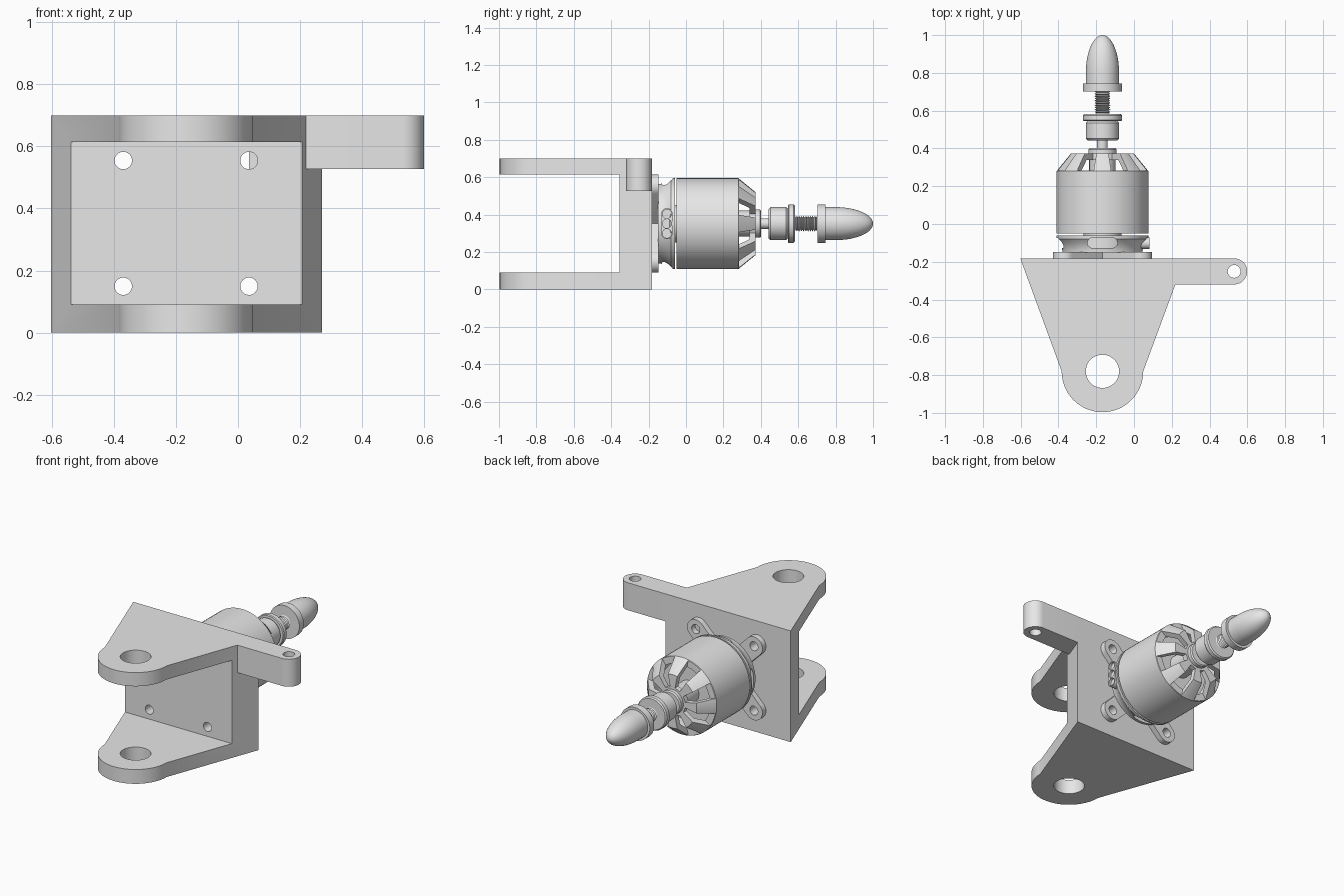
import bpy, bmesh
from math import sin, cos, pi, radians
from mathutils import Vector

cube = bpy.data.objects.get("Cube")
if cube:
    bpy.data.objects.remove(cube, do_unlink=True)

CX, CZ = -0.167, 0.352      # motor axis, parallel to y

grey = bpy.data.materials.new("light_grey")
grey.use_nodes = True
grey.diffuse_color = (0.8, 0.8, 0.8, 1)
grey.node_tree.nodes["Principled BSDF"].inputs["Base Color"].default_value = (0.8, 0.8, 0.8, 1)


def finish(name, bm):
    bmesh.ops.remove_doubles(bm, verts=bm.verts, dist=1e-5)
    bmesh.ops.recalc_face_normals(bm, faces=bm.faces)
    mesh = bpy.data.meshes.new(name)
    bm.to_mesh(mesh)
    bm.free()
    mesh.materials.append(grey)
    obj = bpy.data.objects.new(name, mesh)
    bpy.context.collection.objects.link(obj)
    return obj


def activate(obj):
    bpy.ops.object.select_all(action='DESELECT')
    obj.select_set(True)
    bpy.context.view_layer.objects.active = obj


def combine(obj, tools, operation='DIFFERENCE'):
    for tool in tools:
        mod = obj.modifiers.new("combine", 'BOOLEAN')
        mod.operation, mod.solver, mod.object = operation, 'EXACT', tool
        activate(obj)
        bpy.ops.object.modifier_apply(modifier=mod.name)
        bpy.data.objects.remove(tool, do_unlink=True)


def prism(name, points, axis, low, high):
    """Extrude an outline along an axis; the outline uses the other two axes in order."""
    def place(p, depth):
        co = list(p)
        co.insert("xyz".index(axis), depth)
        return co
    bm = bmesh.new()
    face = bm.faces.new([bm.verts.new(place(p, low)) for p in points])
    side = bmesh.ops.extrude_face_region(bm, geom=[face])
    move = Vector(place((0, 0), high - low))
    bmesh.ops.translate(bm, vec=move, verts=[v for v in side["geom"] if isinstance(v, bmesh.types.BMVert)])
    return finish(name, bm)


def arc(center, radius, start, end, steps):
    angles = [radians(start + (end - start) * i / steps) for i in range(steps + 1)]
    return [(center[0] + radius * cos(a), center[1] + radius * sin(a)) for a in angles]


def rod(center, radius, axis, low, high, steps=32):
    return prism("cutter", arc(center, radius, 0, 360, steps)[:-1], axis, low, high)


def capsule(center, half, radius, angle):
    """Rounded slot outline, half is the distance from its middle to each end centre."""
    dx, dy = half * cos(radians(angle)), half * sin(radians(angle))
    return (arc((center[0] + dx, center[1] + dy), radius, angle - 90, angle + 90, 16)
            + arc((center[0] - dx, center[1] - dy), radius, angle + 90, angle + 270, 16))


def lathe(name, profile, ring=False, steps=72):
    """Revolve (y, radius) points round the motor axis."""
    if not ring:
        profile = [(profile[0][0], 0)] + profile + [(profile[-1][0], 0)]
    bm = bmesh.new()
    verts = [bm.verts.new((CX + r, y, CZ)) for y, r in profile]
    edges = [bm.edges.new(pair) for pair in zip(verts, verts[1:])]
    if ring:
        edges.append(bm.edges.new((verts[-1], verts[0])))
    bmesh.ops.spin(bm, geom=verts + edges, cent=(CX, 0, CZ), axis=(0, 1, 0),
                   angle=2 * pi, steps=steps, use_merge=True)
    return finish(name, bm)


# Bracket: tapered block hollowed into two lugs and a back wall
BACK, WALL, TOP = -0.182, -0.355, 0.70
lug = (CX, -0.78)
outline = [(0.27, BACK), (-0.602, BACK)] + arc(lug, 0.216, 180, 360, 40)
bracket = prism("bracket", outline, 'z', 0, TOP)
cavity = prism("cutter", [(-1, 0.09), (1, 0.09), (1, 0.614), (-1, 0.614)], 'y', -1.2, WALL)
combine(bracket, [cavity, rod(lug, 0.088, 'z', -0.1, 0.8, 48)])
corners = [(CX + sx * 0.2025, CZ + sz * 0.2025) for sx in (-1, 1) for sz in (-1, 1)]
combine(bracket, [rod(c, 0.028, 'y', -0.4, -0.1) for c in corners])

# Control arm joined to the bracket's upper left side
pivot = (0.53, -0.251)
arm = prism("arm", [(0.035, BACK), (0.035, -0.32)] + arc(pivot, 0.069, -90, 90, 24), 'z', 0.527, TOP)
combine(arm, [rod(pivot, 0.034, 'z', 0.4, 0.8)])
combine(bracket, [arm], 'UNION')

# Crossed mounting ears
for name, angle in (("mount_ears_rising", 45), ("mount_ears_falling", 135)):
    ears = prism(name, capsule((CX, CZ), 0.2864, 0.06, angle), 'y', BACK, -0.147)
    combine(ears, [rod(c, 0.028, 'y', -0.3, -0.1) for c in corners])

# Flared motor base with slots above, below and on the right
base = lathe("motor_base", [(-0.15, 0.212), (-0.135, 0.213), (-0.115, 0.219), (-0.095, 0.23),
                            (-0.08, 0.242), (-0.06, 0.243), (-0.06, 0.15), (-0.15, 0.15)], ring=True)
slot_z = capsule((CX, -0.1), 0.052, 0.027, 0)
slot_x = capsule((-0.1, CZ), 0.052, 0.027, 90)
combine(base, [prism("cutter", slot_z, 'z', CZ + 0.1, CZ + 0.4),
               prism("cutter", slot_z, 'z', CZ - 0.4, CZ - 0.1),
               prism("cutter", slot_x, 'x', CX - 0.4, CX - 0.1)])

# Wire outlet with three sockets
outlet = prism("wire_outlet", capsule((-0.102, CZ), 0.052, 0.03, 90), 'x', CX + 0.18, CX + 0.25)
combine(outlet, [rod((-0.102, CZ + dz), 0.024, 'x', CX + 0.235, CX + 0.4) for dz in (-0.052, 0, 0.052)])

# Stator and bearing inside
lathe("stator", [(-0.15, 0.17), (-0.065, 0.17), (-0.065, 0.1), (-0.04, 0.1), (-0.04, 0.19),
                 (0.21, 0.19), (0.21, 0.07), (0.36, 0.07)])

# Rotating bell with eight openings in its cone
bell = lathe("motor_bell", [(-0.05, 0.243), (0.28, 0.243), (0.372, 0.168), (0.372, 0.03),
                            (0.34, 0.03), (0.34, 0.15), (0.255, 0.222), (-0.05, 0.222)], ring=True)
for k in range(8):
    a = pi / 8 + k * pi / 4
    wedge = [(0.088, -0.018), (0.3, -0.06), (0.3, 0.06), (0.088, 0.018)]
    turned = [(CX + u * cos(a) - v * sin(a), CZ + u * sin(a) + v * cos(a)) for u, v in wedge]
    combine(bell, [prism("cutter", turned, 'y', 0.283, 0.5)])

# Hub, shaft and collet
lathe("hub", [(0.36, 0.075), (0.395, 0.075), (0.402, 0.068)])
lathe("shaft", [(0.39, 0.028), (0.46, 0.028)])
lathe("collet", [(0.442, 0.078), (0.452, 0.088), (0.535, 0.088), (0.545, 0.08), (0.545, 0.098),
                 (0.55, 0.103), (0.575, 0.103), (0.582, 0.096)])

# Threaded rod as a row of ridges
thread = []
for k in range(11):
    thread += [(0.575 + k * 0.012, 0.032), (0.581 + k * 0.012, 0.042)]
lathe("threaded_rod", thread, steps=32)

# Spinner: flange washer and bullet nose with a cross hole
lathe("spinner_flange", [(0.702, 0.103), (0.745, 0.103)])
nose = [(0.74, 0.088)] + [(0.8 + 0.2 * sin(t * pi / 32), 0.088 * cos(t * pi / 32)) for t in range(16)]
spinner = lathe("spinner", nose + [(1.0, 0.001)])
drill = rod((0, 0.945), 0.018, 'x', -0.3, 0.3)
drill.rotation_euler = (0, radians(-50), 0)
drill.location = (CX, 0, CZ)
bpy.context.view_layer.update()
combine(spinner, [drill])

# Smooth round surfaces, keep hard edges
for obj in list(bpy.context.collection.objects):
    if obj.type == 'MESH' and grey.name in obj.data.materials:
        activate(obj)
        bpy.ops.object.shade_smooth_by_angle(angle=radians(30))
